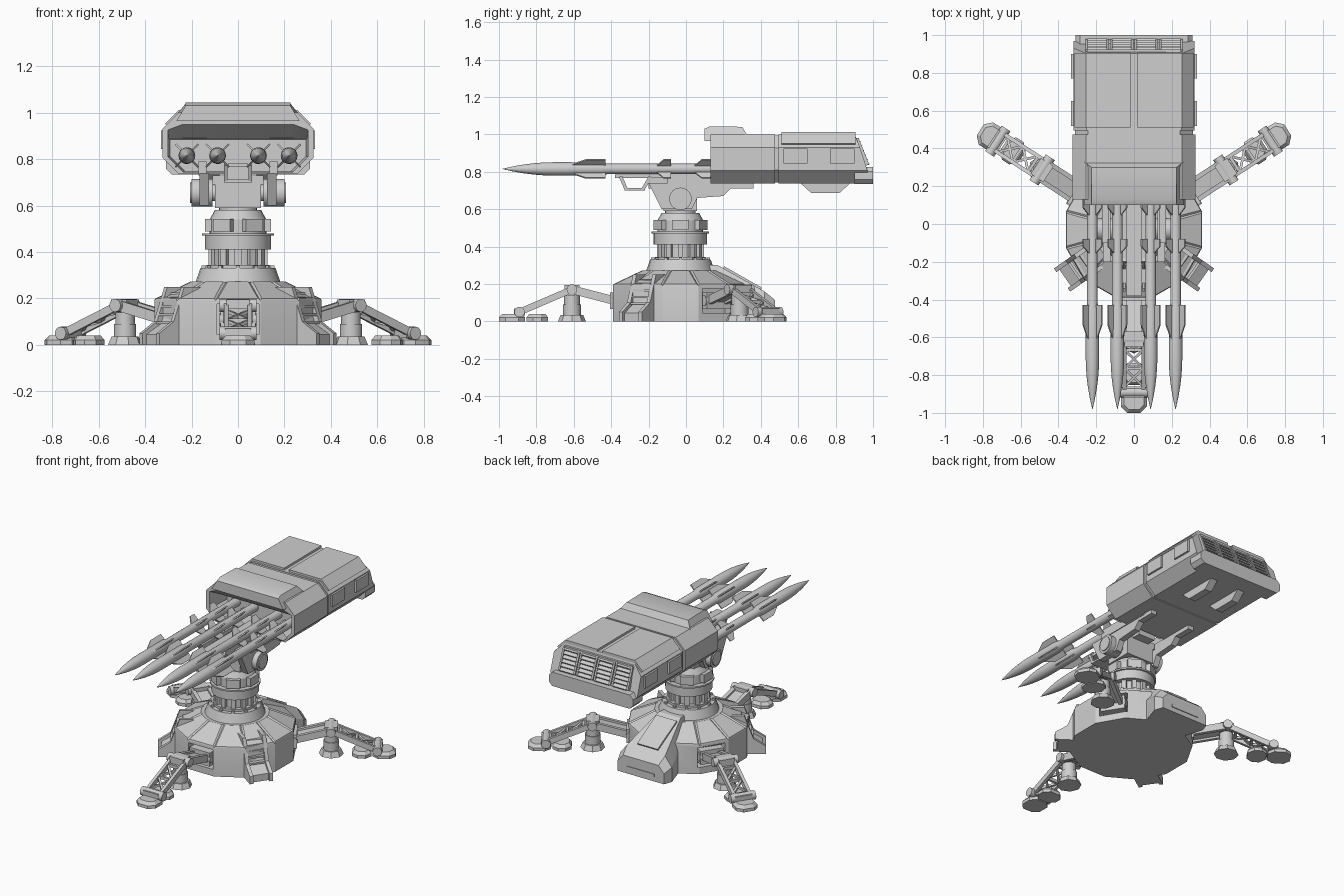
import bpy, bmesh
from math import radians, sin, cos, tau
from mathutils import Matrix, Vector

if "Cube" in bpy.data.objects:
    bpy.data.objects.remove(bpy.data.objects["Cube"])

shade = (.62, .62, .62, 1)
grey = bpy.data.materials.new("plain_grey")
grey.use_nodes = True
grey.diffuse_color = shade
grey.node_tree.nodes["Principled BSDF"].inputs["Base Color"].default_value = shade

MIRROR = (-1, 1)
AXIS = Matrix.Translation((0, -.03, 0))
frame = Matrix()
parts = []


def turn(degrees, axis="Z"):
    return Matrix.Rotation(radians(degrees), 4, axis)


def emit(name, bm):
    bmesh.ops.recalc_face_normals(bm, faces=bm.faces)
    bm.transform(frame)
    mesh = bpy.data.meshes.new(name)
    bm.to_mesh(mesh)
    bm.free()
    mesh.materials.append(grey)
    obj = bpy.data.objects.new(name, mesh)
    bpy.context.collection.objects.link(obj)
    parts.append(obj)
    return obj


def loft_mesh(rings):
    bm = bmesh.new()
    rows = [[bm.verts.new(point) for point in ring] for ring in rings]
    for low, high in zip(rows, rows[1:]):
        for i in range(len(low)):
            bm.faces.new((low[i - 1], low[i], high[i], high[i - 1]))
    bm.faces.new(rows[0])
    bm.faces.new(rows[-1])
    return bm


def loft(name, rings):
    return emit(name, loft_mesh(rings))


def plate(name, outline, start, end):
    """Extrude a (y, z) outline along x."""
    return loft(name, [[(x, y, z) for y, z in outline] for x in (start, end)])


def circle(radius, z, sides):
    return [(radius * cos(tau * i / sides), radius * sin(tau * i / sides), z) for i in range(sides)]


def lathe(name, profile, sides=24, place=Matrix()):
    bm = loft_mesh([circle(radius, z, sides) for radius, z in profile])
    bm.transform(place)
    return emit(name, bm)


def drum(name, radius, low, high, top=None, sides=24, place=Matrix()):
    return lathe(name, [(radius, low), (top or radius, high)], sides, place)


def pin(name, joint, radius, start, end):
    drum(name, radius, start, end, place=Matrix.Translation(joint) @ turn(90, "Y"))


def beam(name, start, end, width, height):
    start, end = Vector(start), Vector(end)
    along = end - start
    bm = bmesh.new()
    bmesh.ops.create_cube(bm, size=1)
    bm.transform(Matrix.Translation((start + end) / 2) @ along.to_track_quat("Y", "Z").to_matrix().to_4x4()
                 @ Matrix.Diagonal((width, along.length, height, 1)))
    return emit(name, bm)


def box(name, centre, size):
    bm = bmesh.new()
    bmesh.ops.create_cube(bm, size=1)
    bm.transform(Matrix.Translation(centre) @ Matrix.Diagonal((*size, 1)))
    return emit(name, bm)


def octagon(width, depth, cut):
    half = [(width - cut, -depth), (width, cut - depth), (width, depth - cut), (width - cut, depth)]
    return half + [(-u, v) for u, v in reversed(half)]


legs = {"front": 180, "right": -57, "left": 57}

# Base drum with raised roof panels and leg bays
frame = AXIS @ turn(15)
rim, wall, roof_top = .373, .19, .27
bm = loft_mesh([circle(rim, 0, 12), circle(rim, wall, 12), circle(.2, roof_top, 12)])
bmesh.ops.recalc_face_normals(bm, faces=bm.faces)
sloped = [face for face in bm.faces if .3 < face.normal.z < .98]
bmesh.ops.inset_individual(bm, faces=sloped, thickness=.012, depth=.007)
base = emit("base_drum", bm)
bpy.context.view_layer.objects.active = base
for angle in legs.values():
    frame = AXIS @ turn(angle)
    cutter = box("bay_cutter", (0, .4, .11), (.18, .2, .13))
    cutter.hide_render = True
    bay = base.modifiers.new("bay", "BOOLEAN")
    bay.operation, bay.object = "DIFFERENCE", cutter
    bpy.ops.object.modifier_apply(modifier=bay.name)
    parts.remove(cutter)
    bpy.data.objects.remove(cutter)

# Folding stabiliser legs, built along local +y
shoulder, knee, ankle = Vector((0, .35, .11)), Vector((0, .58, .17)), Vector((0, .86, .05))
for side, angle in legs.items():
    frame = AXIS @ turn(angle)
    tag = side + "_leg_"
    box(tag + "shoulder", shoulder, (.15, .05, .09))
    box(tag + "knee", knee, (.1, .08, .05))
    box(tag + "ankle", ankle, (.11, .06, .04))
    beam(tag + "web", shoulder, knee, .08, .02)
    for joint in (shoulder, knee, ankle):
        pin(tag + "pin", joint, .028, -.08, .08)
    for mirror in MIRROR:
        rail = Vector((mirror * .05, 0, 0))
        beam(tag + "upper_rail", shoulder + rail, knee + rail, .024, .045)
        beam(tag + "lower_rail", knee + rail, ankle + rail, .02, .035)
        for step in (.2, .55):
            near, far = knee.lerp(ankle, step), knee.lerp(ankle, step + .35)
            beam(tag + "truss", near - rail, far + rail, .014, .014)
            beam(tag + "crossbar", near - rail, near + rail, .016, .02)
    jack = Matrix.Translation((knee.x, knee.y, 0))
    drum(tag + "jack_pad", .075, 0, .035, top=.06, sides=8, place=jack)
    drum(tag + "jack_cylinder", .048, .03, .09, place=jack)
    drum(tag + "jack_neck", .042, .09, .14, place=jack)
    for centre, reach in ((.765, .058), (.9, .07)):
        pad = octagon(.07, reach, .035)
        loft(tag + "foot_pad", [[(x * scale, centre + y * scale, z) for x, y in pad]
                                for scale, z in ((1, 0), (1, .02), (.75, .04))])

# Boarding stairs at the front corners
ramp = [(.25, 0), (.25, .25), (.335, .25), (.39, .1), (.465, .05), (.465, 0)]
for mirror in MIRROR:
    frame = AXIS @ turn(mirror * 125)
    for edge in MIRROR:
        plate("stair_cheek", ramp, edge * .052, edge * .075)
    plate("stair_core", [(y - .02, z * .9) for y, z in ramp], -.055, .055)
    for i in range(5):
        box("stair_step", (0, .32 + i * .012, .2 - i * .035), (.11, .07, .012))

# Rear engine cowl on the base
frame = Matrix()
cowl = []
for y, foot, crest, height in ((.1, .1, .07, .3), (.17, .11, .08, .3), (.42, .19, .14, .16), (.475, .17, .13, .115)):
    side = [(foot, y, 0), (foot, y, height * .6), (crest, y, height)]
    cowl.append(side + [(-x, y, z) for x, y, z in reversed(side)])
loft("rear_cowl", cowl)
beam("cowl_panel", (0, .2, .285), (0, .4, .172), .15, .02)
box("cowl_vent", (0, .47, .04), (.2, .02, .02))

# Turntable column
frame = AXIS
drum("column_core", .108, .25, .56)
drum("column_foot", .19, .25, .33, top=.162)
drum("column_ring", .135, .33, .345)
drum("column_band", .143, .41, .47)
drum("column_flange", .154, .47, .48)
drum("column_collar", .122, .48, .54)
drum("column_taper", .122, .54, .58, top=.1)
drum("column_neck", .082, .57, .7)
for i in range(12):
    frame = AXIS @ turn(30 * i)
    box("column_rib", (0, .113, .378), (.028, .026, .075))
    box("ring_bolt", (0, .149, .335), (.016, .016, .012))
    if i % 2:
        box("collar_block", (0, .12, .515), (.085, .045, .055))

# Elevation head, trunnions and cradle
frame = Matrix()
pivot = Vector((0, -.03, .655))
deck = .74
box("head_block", pivot, (.2, .18, .13))
box("head_top", (0, pivot.y, .71), (.22, .18, .04))
pin("trunnion_axle", pivot, .035, -.19, .19)
box("centre_rail", (0, -.1, .775), (.08, .56, .018))
box("centre_head", (0, -.04, deck), (.12, .32, .06))
box("bracket_floor", (0, -.275, .706), (.12, .11, .012))
for mirror in MIRROR:
    pin("trunnion", pivot, .06, mirror * .11, mirror * .2)
    pin("trunnion_cap", pivot, .045, mirror * .2, mirror * .207)
    plate("cradle_arm", [(-.2, deck), (-.13, .6), (.03, .6), (.06, .66), (.2, .67), (.24, .71), (.36, .71), (.36, deck)],
          mirror * .125, mirror * .165)
    box("missile_rail", (mirror * .153, .1, .76), (.035, .4, .06))
    plate("belly_skid", [(.61, deck), (.67, .686), (.82, .686), (.88, deck)], mirror * .08, mirror * .13)
    for top, bottom in ((-.35, -.32), (-.19, -.23)):
        beam("bracket_strut", (mirror * .052, top, .775), (mirror * .052, bottom, .706), .015, .018)

# Missiles with crossed fins
nose, shoulder_y, radius = .98, .7, .035
ogive = [(radius * (1 - t * t) + .001, shoulder_y + (nose - shoulder_y) * t) for t in (0, .2, .4, .6, .8, 1)]
fins = {"wing": (-.64, .21), "mid_fin": (-.16, .08), "tail_fin": (.04, .09)}
for x in (-.22, -.088, .088, .22):
    station = Matrix.Translation((x, 0, .815))
    frame = station
    lathe("missile_body", [(.028, -.3), (.028, .42), (radius, .45)] + ogive, place=turn(90, "X"))
    for quarter in range(4):
        frame = station @ turn(45 + 90 * quarter, "Y")
        for fin, (start, length) in fins.items():
            end = start + length
            plate("missile_" + fin, [(start, .02), (start + length / 2, .07), (end, .07), (end, .02)], -.004, .004)

# Launcher pod: open front section and sloped rear section
frame = Matrix()
middle = .868
section = octagon(.325, .132, .07)


def ring(y, scale=1, ceiling=2):
    return [(x * scale, y, min(middle + z * scale, ceiling)) for x, z in section]


def slope(z):
    return .91 + min(.98 - z, .15) * .4


loft("pod_front", [ring(.475), ring(.13), ring(.13, .93, .95), ring(.2, .92, .89), ring(.3, .9, .885)])
loft("pod_joint", [ring(.46, .96), ring(.51, .96)])
loft("pod_rear", [ring(.495, .985), [(x, slope(z), z) for x, y, z in ring(0, .985)]])
lip = octagon(.31, .046, .025)
loft("pod_rear_lip", [[(x, y, z + .78) for x, z in lip] for y in (.9, 1)])
hood = plate("pod_hood", [(.1, .965), (.1, 1.03), (.13, 1.043), (.3, 1.04), (.33, .99), (.33, .96)], -.265, .265)
for vertex in hood.data.vertices:
    if vertex.co.z > 1:
        vertex.co.x *= .85
for mirror in MIRROR:
    panel = [(.018, .96), (.018, 1.012), (.255, 1.012), (.315, .952), (.295, .94)]
    loft("roof_panel", [[(mirror * x, y, z) for x, z in panel] for y in (.51, .905)])
    for y in (.585, .835):
        box("side_hatch", (mirror * .325, y, .883), (.015, .13, .08))

# Louvred rear vents
for column in range(4):
    x = (column - 1.5) * .13
    for edge in MIRROR:
        post = x + edge * .056
        beam("vent_frame", (post, slope(.97), .97), (post, slope(.835), .835), .012, .024)
    for row in range(6):
        z = .965 - row * .024
        beam("vent_slat", (x, slope(z) - .01, z + .006), (x, slope(z) + .016, z - .006), .104, .008)
box("vent_sill", (0, slope(.975), .975), (.5, .024, .012))

# Smooth the round parts while keeping edges sharp
for obj in parts:
    obj.select_set(True)
bpy.ops.object.shade_smooth_by_angle(angle=radians(25))
